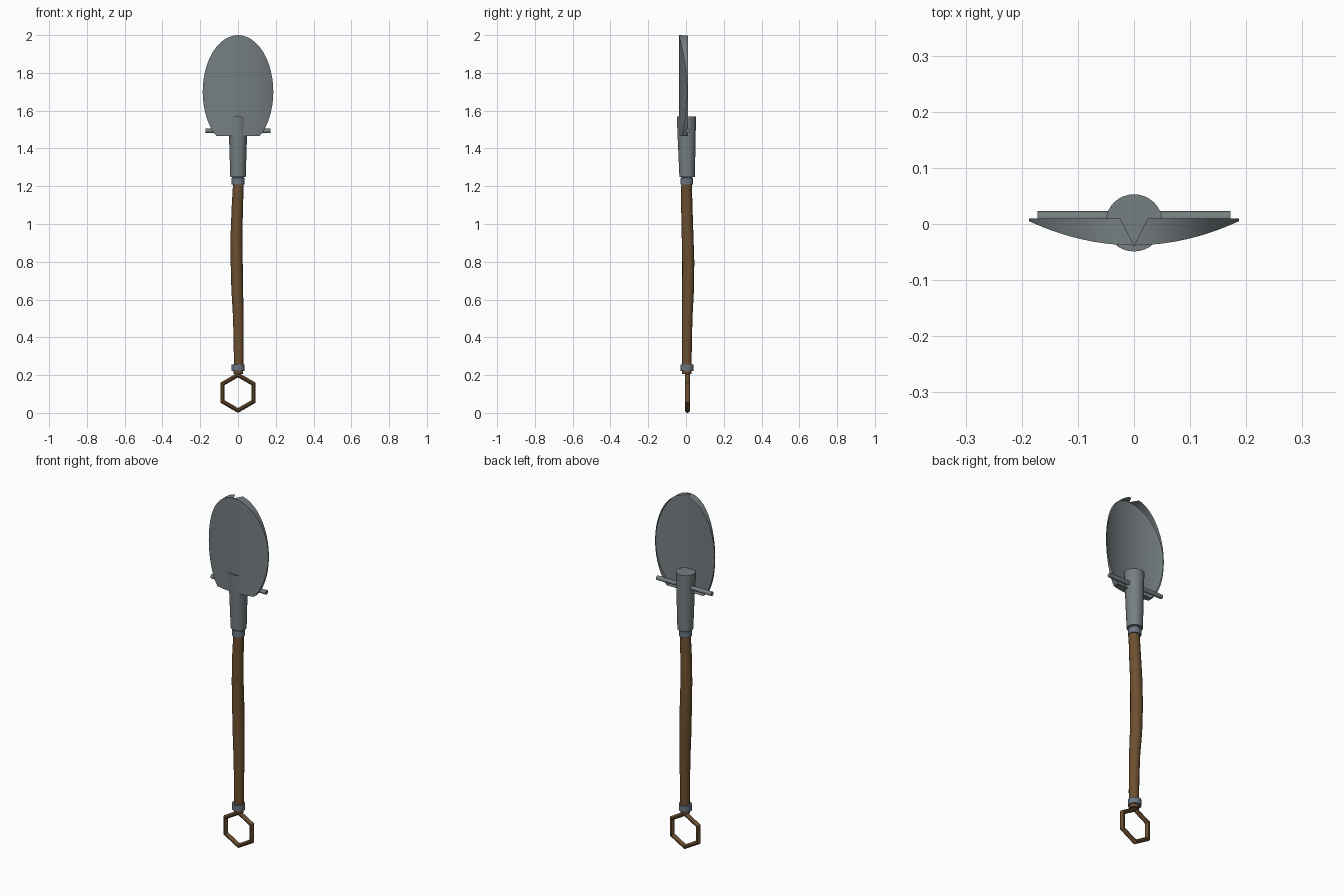
import bpy, bmesh, math

cube = bpy.data.objects.get("Cube")
if cube:
    bpy.data.objects.remove(cube, do_unlink=True)


def material(name, r, g, b):
    m = bpy.data.materials.new(name)
    m.use_nodes = True
    m.diffuse_color = (r, g, b, 1)
    m.node_tree.nodes["Principled BSDF"].inputs["Base Color"].default_value = (r, g, b, 1)
    return m


steel = material("grey steel", 0.18, 0.21, 0.22)
collar_steel = material("blue grey steel", 0.15, 0.18, 0.22)
wood = material("brown wood", 0.15, 0.08, 0.03)


def finish(obj, mat):
    obj.data.materials.append(mat)
    bpy.ops.object.select_all(action='DESELECT')
    obj.select_set(True)
    bpy.context.view_layer.objects.active = obj
    bpy.ops.object.shade_smooth_by_angle(angle=math.radians(35))


def add_mesh(name, bm, mat):
    bmesh.ops.recalc_face_normals(bm, faces=bm.faces)
    mesh = bpy.data.meshes.new(name)
    bm.to_mesh(mesh)
    bm.free()
    obj = bpy.data.objects.new(name, mesh)
    bpy.context.collection.objects.link(obj)
    finish(obj, mat)
    return obj


def tube(name, stations, mat, sides=24):
    """Capped round body through stations of (x, y, z, radius)."""
    bm = bmesh.new()
    rings = []
    for x, y, z, r in stations:
        angles = [2 * math.pi * i / sides for i in range(sides)]
        rings.append([bm.verts.new((x + r * math.cos(a), y + r * math.sin(a), z)) for a in angles])
    for low, high in zip(rings, rings[1:]):
        for i in range(sides):
            j = (i + 1) % sides
            bm.faces.new((low[i], low[j], high[j], high[i]))
    bm.faces.new(rings[0])
    bm.faces.new(rings[-1])
    return add_mesh(name, bm, mat)


# Blade: bowed oval front sheet with a rim wall running back, open behind
HALF_W, HALF_H, MID_Z, BASE_Z = 0.187, 0.30, 1.70, 1.465
RIM_Y, BELLY_Y, COLS = 0.01, -0.038, 24
bm = bmesh.new()
top_front, top_back, low_front, low_back = [], [], [], []
for i in range(COLS + 1):
    a = math.pi * i / COLS
    x = -HALF_W * math.cos(a)
    y = BELLY_Y + (RIM_Y - 0.005 - BELLY_Y) * math.cos(a) ** 2
    top = MID_Z + HALF_H * math.sin(a)
    low = max(BASE_Z, MID_Z - HALF_H * math.sin(a))
    for row, py, pz in ((top_front, y, top), (top_back, RIM_Y, top),
                        (low_front, y, low), (low_back, RIM_Y, low)):
        row.append(bm.verts.new((x, py, pz)))
for i in range(COLS):
    j = i + 1
    bm.faces.new((low_front[i], low_front[j], top_front[j], top_front[i]))
    bm.faces.new((low_back[i], low_back[j], low_front[j], low_front[i]))
    # The rim has a small open notch at the tip
    wall = [top_front[i], top_front[j], top_back[j], top_back[i]]
    bm.faces.new([v for v in wall if v is not top_back[COLS // 2]])
bm.verts.remove(top_back[COLS // 2])
bmesh.ops.remove_doubles(bm, verts=bm.verts, dist=0.0001)
add_mesh("blade", bm, steel)

# Socket, slightly tapered and leaning, with its neck collar
tube("socket", [(0, 0.006, 1.25, 0.041), (0, 0.002, 1.57, 0.051)], steel, 32)
tube("upper_collar", [(0, 0.004, 1.21, 0.034), (0, 0.004, 1.243, 0.034),
                      (0, 0.004, 1.247, 0.028), (0, 0.004, 1.26, 0.028)], collar_steel)

# Foot bar behind the blade
bpy.ops.mesh.primitive_cylinder_add(vertices=12, radius=0.012, depth=0.344,
                                    location=(0, 0.011, 1.493), rotation=(0, math.pi / 2, 0))
bar = bpy.context.object
bar.name = "foot_bar"
finish(bar, steel)

# Gently crooked wooden shaft
tube("shaft", [(0.002, 0.004, 0.205, 0.025), (0.004, 0.004, 0.3, 0.026),
               (0.002, 0.006, 0.5, 0.028), (-0.004, 0.011, 0.65, 0.031),
               (-0.007, 0.012, 0.8, 0.032), (-0.008, 0.008, 0.95, 0.031),
               (-0.003, 0.004, 1.1, 0.030), (0.002, 0.003, 1.22, 0.028)], wood, 16)
tube("lower_collar", [(0, 0.005, 0.222, 0.034), (0, 0.005, 0.256, 0.034)], collar_steel)

# Six-sided ring handle
bpy.ops.mesh.primitive_torus_add(major_segments=6, minor_segments=10, major_radius=0.094,
                                 minor_radius=0.013, location=(0, 0.008, 0.107),
                                 rotation=(math.pi / 2, math.pi / 6, 0))
ring = bpy.context.object
ring.name = "ring_handle"
finish(ring, wood)
